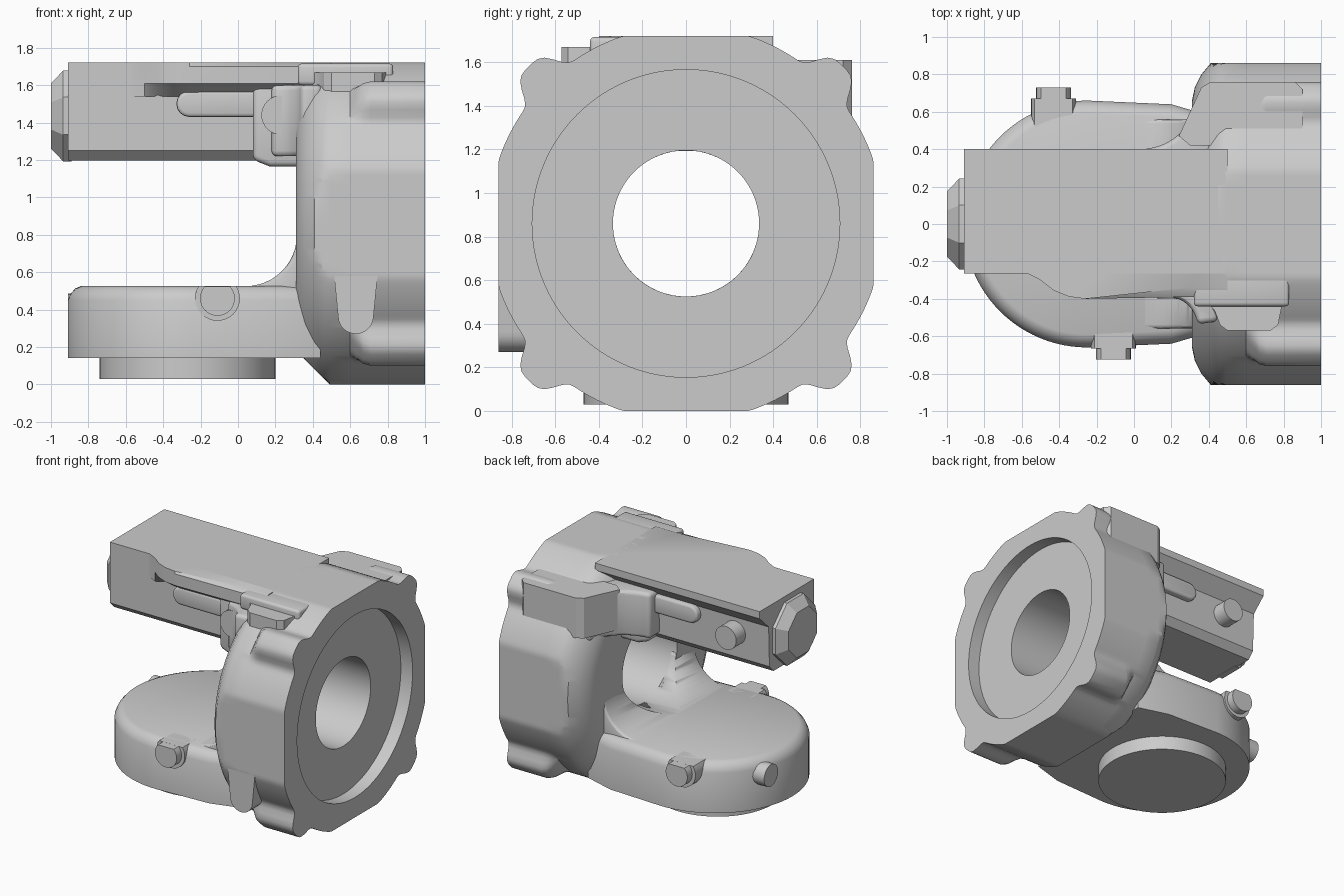
import bpy, bmesh, math
from math import sin, cos, pi, radians

if "Cube" in bpy.data.objects:
    bpy.data.objects.remove(bpy.data.objects["Cube"])

CZ = 0.86          # height of the bore axis


def finish(name, bm, bevel=0.0, angle=30):
    """Clean normals, optionally round hard edges, and smooth by angle."""
    bmesh.ops.recalc_face_normals(bm, faces=bm.faces[:])
    if bevel:
        edges = [e for e in bm.edges if e.calc_face_angle(0) > 0.6]
        bmesh.ops.bevel(bm, geom=edges, offset=bevel, segments=3,
                        profile=0.5, affect='EDGES', clamp_overlap=True)
    me = bpy.data.meshes.new(name)
    bm.to_mesh(me)
    bm.free()
    ob = bpy.data.objects.new(name, me)
    bpy.context.collection.objects.link(ob)
    bpy.ops.object.select_all(action='DESELECT')
    ob.select_set(True)
    bpy.context.view_layer.objects.active = ob
    bpy.ops.object.shade_smooth_by_angle(angle=radians(angle))
    return ob


def loft(name, rings, loop=False, bevel=0.0):
    """Skin equal-length rings; cap the ends or close into a loop."""
    bm = bmesh.new()
    vs = [[bm.verts.new(p) for p in r] for r in rings]
    n = len(vs[0])
    pairs = list(zip(vs, vs[1:])) + ([(vs[-1], vs[0])] if loop else [])
    for a, b in pairs:
        for i in range(n):
            j = (i + 1) % n
            bm.faces.new((a[i], a[j], b[j], b[i]))
    if not loop:
        bm.faces.new(vs[0])
        bm.faces.new(vs[-1])
    return finish(name, bm, bevel)


def prism(name, pts, axis, a, b, bevel=0.0, grow=1.0):
    """Extrude a 2D outline along an axis from a to b."""
    cx = sum(p[0] for p in pts) / len(pts)
    cy = sum(p[1] for p in pts) / len(pts)

    def place(p, t, s):
        u, v = cx + (p[0] - cx) * s, cy + (p[1] - cy) * s
        return {'x': (t, u, v), 'y': (u, t, v), 'z': (u, v, t)}[axis]
    return loft(name, [[place(p, a, 1) for p in pts],
                       [place(p, b, grow) for p in pts]], bevel=bevel)


def arc(cx, cy, r, a0, a1, n):
    return [(cx + r * cos(radians(a0 + (a1 - a0) * i / n)),
             cy + r * sin(radians(a0 + (a1 - a0) * i / n))) for i in range(n + 1)]


def circle(cx, cy, r, n=32):
    return arc(cx, cy, r, 0, 360, n)[:-1]


def rect(x0, x1, y0, y1):
    return [(x0, y0), (x1, y0), (x1, y1), (x0, y1)]


# Flanged housing: round body clipped to a square, four lugs, recess and bore
N = 240


def outer_ring(x, r, lug):
    ring = []
    for i in range(N):
        t = 2 * pi * i / N
        d = math.degrees(t) % 90 - 45
        rr = r + 0.112 * lug * math.exp(-(d / 6.8) ** 4)
        y = max(-0.86, min(0.86, rr * cos(t)))
        z = max(-0.86, -(0.72 + x - 0.35), min(0.86, rr * sin(t)))
        ring.append((x, y, CZ + z))
    return ring


def bore_ring(x, r):
    return [(x, r * cos(2 * pi * i / N), CZ + r * sin(2 * pi * i / N)) for i in range(N)]


outline = [(0.31, 0.66, 0), (0.325, 0.73, 0), (0.36, 0.80, 0), (0.41, 0.86, 0),
           (0.45, 0.89, 0), (0.49, 0.907, 0), (0.60, 0.907, 0), (0.63, 0.907, 0.4),
           (0.67, 0.907, 0.85), (0.71, 0.907, 1), (1.0, 0.907, 1)]
loft('flange_housing', [outer_ring(*o) for o in outline] +
     [bore_ring(1.0, 0.705), bore_ring(0.9, 0.705), bore_ring(0.9, 0.335),
      bore_ring(0.31, 0.335)], loop=True)

# Cutter that keeps the bore open through the blends
bore_cutter = prism('bore_cutter', circle(0, CZ, 0.335, 64), 'x', -0.6, 0.5)
bore_cutter.hide_render = True
bore_cutter.hide_viewport = True
bore_cutter.display_type = 'WIRE'


def open_bore(ob):
    m = ob.modifiers.new('open_bore', 'BOOLEAN')
    m.operation = 'DIFFERENCE'
    m.solver = 'EXACT'
    m.object = bore_cutter


# Lower table: half-round plan running back into the housing
def table_ring(inset, z):
    pts = arc(-0.25, 0, 0.66 - inset, 90, 270, 48)
    pts += [(0.2, -0.64 + inset), (0.44, -0.57 + inset), (0.44, 0.57 - inset), (0.2, 0.64 - inset)]
    return [(x, y, z) for x, y in pts]


loft('lower_table', [table_ring(i, z) for i, z in
                     [(0, 0.14), (0, 0.45), (0.015, 0.485), (0.04, 0.513), (0.07, 0.525)]])
prism('table_foot', circle(-0.27, 0, 0.47, 64), 'z', 0.03, 0.16)

# Curved blend between table and housing
blend = prism('table_blend', arc(0.04, 0.80, 0.275, -90, 0, 12) + [(0.36, 0.80), (0.36, 0.45), (0.04, 0.45)],
              'y', -0.56, 0.56, bevel=0.05)
open_bore(blend)


# Pins on the table, flattened level with its top
def table_pin(name, u, axis, start, end):
    side = 1 if end > start else -1
    for suffix, r, stop in (('', 0.093, end), ('_collar', 0.12, end - 0.06 * side)):
        pts = [(x, min(z, 0.525)) for x, z in arc(u, 0.46, r, 44, -224, 24)]
        prism(name + suffix, pts, axis, start, stop)


table_pin('front_table_pin', -0.11, 'y', -0.5, -0.725)
table_pin('back_table_pin', -0.43, 'y', 0.5, 0.73)
prism('end_table_pin', [(y, min(z, 0.5)) for y, z in circle(0.26, 0.40, 0.085)], 'x', -0.75, -0.91)

# Upper arm: undercut section with a thin lip on the back edge
section = [(-0.265, 1.72), (0.40, 1.72), (0.40, 1.665), (0.29, 1.56), (0.28, 1.25),
           (0.23, 1.197), (-0.21, 1.197), (-0.265, 1.25)]
prism('upper_arm', section, 'x', -0.91, 0.5)

# Wider front half of the arm's top plate
plate = [(-0.57, -0.2), (-0.57, -0.265), (-0.50, -0.30), (-0.43, -0.355), (-0.35, -0.388),
         (-0.26, -0.40), (0.30, -0.39), (0.5, -0.39), (0.5, 0.2)]
loft('arm_top_plate', [[(x, y + (0.1 if y < -0.3 else 0), 1.54) for x, y in plate],
                       [(x, y, 1.61) for x, y in plate],
                       [(x, y, 1.70) for x, y in plate],
                       [(x, y + (0.05 * min(1, max(0, (x + 0.1) * 5)) if y < -0.3 else 0), 1.72)
                        for x, y in plate]])

# Arm root, widened where it meets the housing
root = prism('arm_root', [(0.08, 1.60), (0.08, 1.20), (0.17, 1.165), (0.45, 1.165), (0.45, 1.60)],
             'y', -0.35, 0.35, bevel=0.03)
open_bore(root)
prism('back_arm_blend', arc(0.03, 0.72, 0.32, -90, -5, 12) + [(0.45, 0.70), (0.45, 0.25), (0.03, 0.25)],
      'z', 1.25, 1.60, bevel=0.03)
prism('front_arm_blend', arc(0.18, -0.55, 0.16, 90, 5, 8) + [(0.45, -0.52), (0.45, -0.25), (0.18, -0.25)],
      'z', 1.22, 1.60, bevel=0.03)

# Long ribs and round bosses on both sides of the arm
capsule = arc(0.15, 1.50, 0.07, -90, 90, 8) + arc(-0.26, 1.50, 0.07, 90, 270, 8)
for name, s, boss_x in (('front', -1, 0.23), ('back', 1, -0.62)):
    prism(name + '_arm_rib', capsule, 'y', s * 0.2, s * 0.335, bevel=0.02)
    prism(name + '_arm_boss', circle(boss_x, 1.44, 0.105 if s < 0 else 0.09), 'y', s * 0.2, s * 0.40)

# Chamfered eight-sided cap on the arm end
octagon = arc(0, 1.435, 0.262, 22.5, 337.5, 7)
prism('cap_collar', octagon, 'x', -0.89, -0.935)
prism('arm_end_cap', octagon, 'x', -0.935, -1.0, grow=0.72)

# Mounting pads on the housing shoulders
pad_plan = [(0.24, 0.47), (0.30, 0.42), (0.90, 0.42), (0.90, 0.72), (0.86, 0.76), (0.41, 0.76), (0.36, 0.73)]
prism('back_shoulder_pad', pad_plan, 'z', 1.30, 1.61)
prism('front_shoulder_pad', [(0.32, -0.25), (0.32, -0.37), (0.38, -0.41), (0.43, -0.46), (0.46, -0.54),
                             (0.50, -0.57), (0.73, -0.57), (0.77, -0.54), (0.79, -0.44),
                             (0.83, -0.39), (0.83, -0.25)], 'z', 1.48, 1.668)
prism('front_shoulder_slab', rect(0.32, 0.83, -0.44, -0.25), 'z', 1.60, 1.715, bevel=0.02)

# Rounded finger running down from the front flat
prism('front_finger', [(0.75, 0.62)] + arc(0.63, 0.365, 0.095, 0, -180, 14) + [(0.51, 0.62)],
      'y', -0.86, -0.55)
